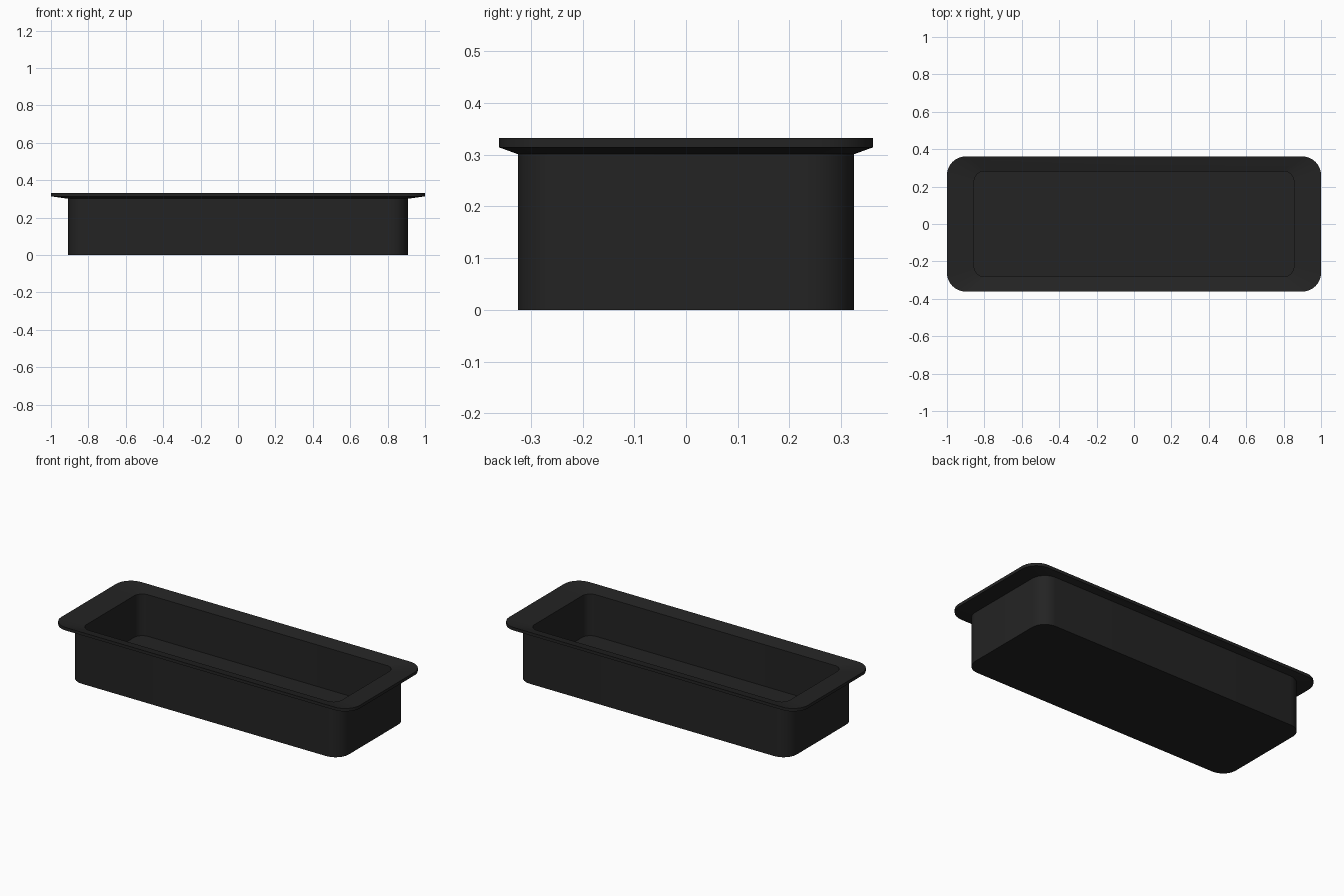
import bpy, bmesh, math

if "Cube" in bpy.data.objects:
    bpy.data.objects.remove(bpy.data.objects["Cube"])

black = bpy.data.materials.new("matte black")
black.diffuse_color = (0.017, 0.017, 0.017, 1)
black.use_nodes = True
black.node_tree.nodes["Principled BSDF"].inputs["Base Color"].default_value = black.diffuse_color

SEG = 10  # segments per rounded corner


def rounded_ring(bm, hx, hy, r, z):
    """Ring of vertices on a rounded rectangle, counter-clockwise."""
    ring = []
    for i, (sx, sy) in enumerate([(1, 1), (-1, 1), (-1, -1), (1, -1)]):
        for k in range(SEG + 1):
            a = math.radians(90 * (i + k / SEG))
            ring.append(bm.verts.new((sx * (hx - r) + r * math.cos(a),
                                      sy * (hy - r) + r * math.sin(a), z)))
    return ring


# Tray profile from underside, out over the flange, and down inside:
# half width, half depth, corner radius, height
profile = [
    (0.908, 0.325, 0.09, 0.0),     # base
    (0.908, 0.325, 0.09, 0.301),   # top of outer wall
    (1.0, 0.361, 0.10, 0.314),     # flange lower edge
    (1.0, 0.361, 0.10, 0.332),     # flange upper edge
    (0.855, 0.282, 0.055, 0.312),  # opening, rim dips inward
    (0.855, 0.282, 0.055, 0.06),   # inner floor
]

bm = bmesh.new()
rings = [rounded_ring(bm, *p) for p in profile]
n = len(rings[0])
for lo, hi in zip(rings, rings[1:]):
    for i in range(n):
        j = (i + 1) % n
        bm.faces.new((lo[i], lo[j], hi[j], hi[i]))
bm.faces.new(rings[0][::-1])   # underside
bm.faces.new(rings[-1])        # inner floor

mesh = bpy.data.meshes.new("tray")
bm.to_mesh(mesh)
bm.free()
mesh.materials.append(black)
tray = bpy.data.objects.new("tray", mesh)
bpy.context.collection.objects.link(tray)

# Smooth corners, crisp rim edges
bpy.context.view_layer.objects.active = tray
tray.select_set(True)
bpy.ops.object.shade_smooth_by_angle(angle=math.radians(12))
